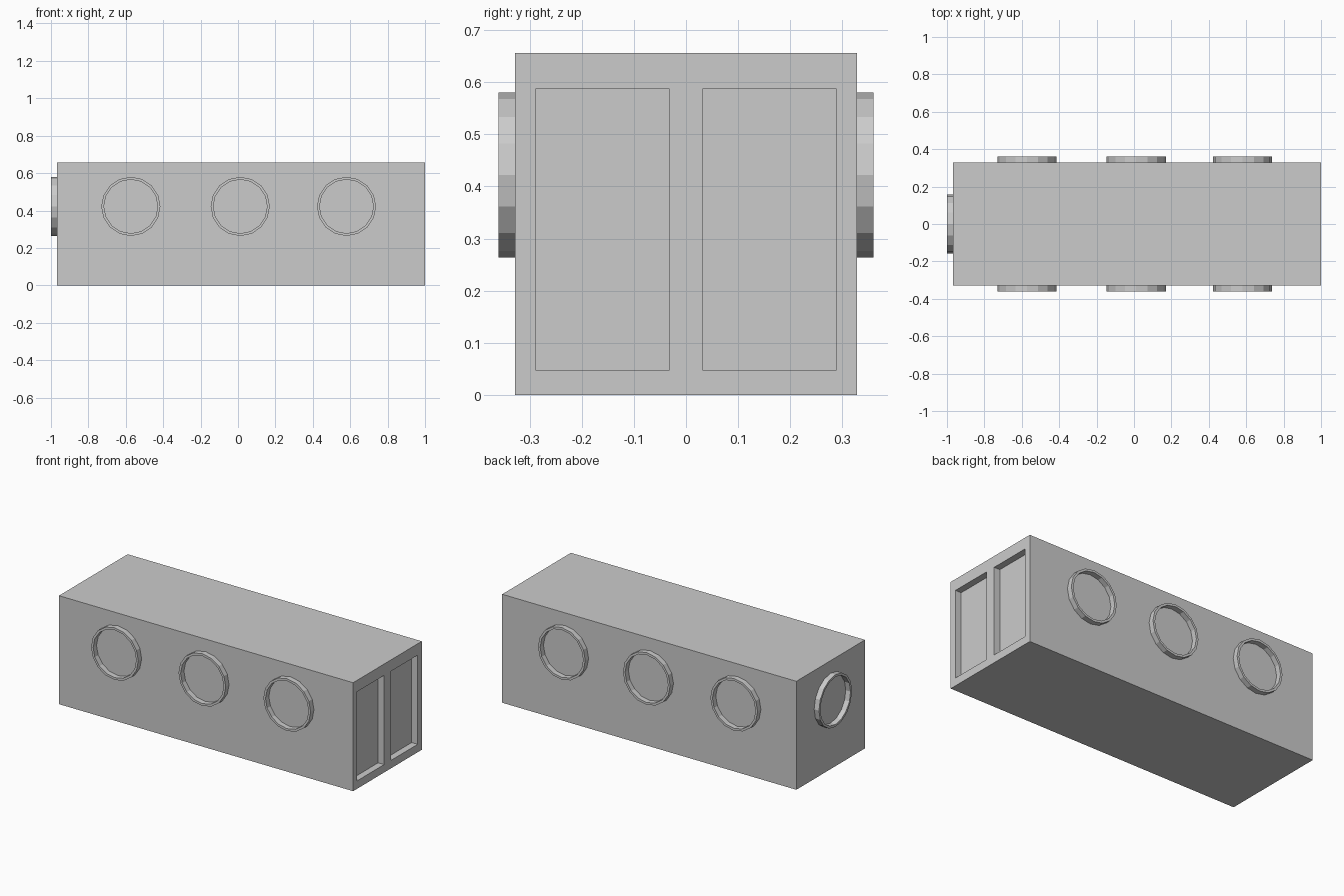
import bpy, bmesh, math
from mathutils import Matrix

if "Cube" in bpy.data.objects:
    bpy.data.objects.remove(bpy.data.objects["Cube"])

X0, X1, HALF_W, HEIGHT = -0.968, 1.0, 0.328, 0.656
RING_Z, R_OUT, R_IN, RING_H, SIDES = 0.422, 0.158, 0.144, 0.032, 16


def add_object(name, bm, matrix=Matrix()):
    bmesh.ops.recalc_face_normals(bm, faces=bm.faces)
    mesh = bpy.data.meshes.new(name)
    bm.to_mesh(mesh)
    bm.free()
    ob = bpy.data.objects.new(name, mesh)
    ob.matrix_world = matrix
    bpy.context.collection.objects.link(ob)
    return ob


def box(name, lo, hi):
    bm = bmesh.new()
    size = [b - a for a, b in zip(lo, hi)]
    centre = [(a + b) / 2 for a, b in zip(lo, hi)]
    bmesh.ops.create_cube(bm, size=1, matrix=Matrix.Translation(centre) @ Matrix.Diagonal((*size, 1)))
    return add_object(name, bm)


def ring(name, location, turn):
    """Sixteen-sided window rim, local +z pointing out along -y before the turn."""
    bm = bmesh.new()
    loops = []
    for r, z in ((R_OUT, 0), (R_OUT, RING_H), (R_IN, RING_H), (R_IN, 0)):
        loops.append([bm.verts.new((r * math.cos(2 * math.pi * i / SIDES),
                                    r * math.sin(2 * math.pi * i / SIDES), z))
                      for i in range(SIDES)])
    for k in range(4):
        a, b = loops[k], loops[(k + 1) % 4]
        for i in range(SIDES):
            j = (i + 1) % SIDES
            bm.faces.new((a[i], a[j], b[j], b[i]))
    matrix = (Matrix.Translation(location) @ Matrix.Rotation(turn, 4, 'Z')
              @ Matrix.Rotation(math.pi / 2, 4, 'X'))
    return add_object(name, bm, matrix)


# Main box body
body = box("body", (X0, -HALF_W, 0), (X1, HALF_W, HEIGHT))

# Two recessed door panels in the right end
for side, y0, y1 in (("front", -0.289, -0.032), ("back", 0.032, 0.289)):
    cutter = box(f"{side}_door_cutter", (X1 - 0.04, y0, 0.048), (X1 + 0.1, y1, 0.587))
    cutter.hide_render = True
    cutter.hide_set(True)
    cut = body.modifiers.new(f"{side}_door_recess", 'BOOLEAN')
    cut.operation = 'DIFFERENCE'
    cut.solver = 'EXACT'
    cut.object = cutter

# Round window rims along both long sides
for i, x in enumerate((-0.573, 0.012, 0.58), 1):
    ring(f"front_window_rim_{i}", (x, -HALF_W, RING_Z), 0)
    ring(f"back_window_rim_{i}", (x, HALF_W, RING_Z), math.pi)

# Round window rim on the left end
ring("end_window_rim", (X0, 0, RING_Z), -math.pi / 2)
